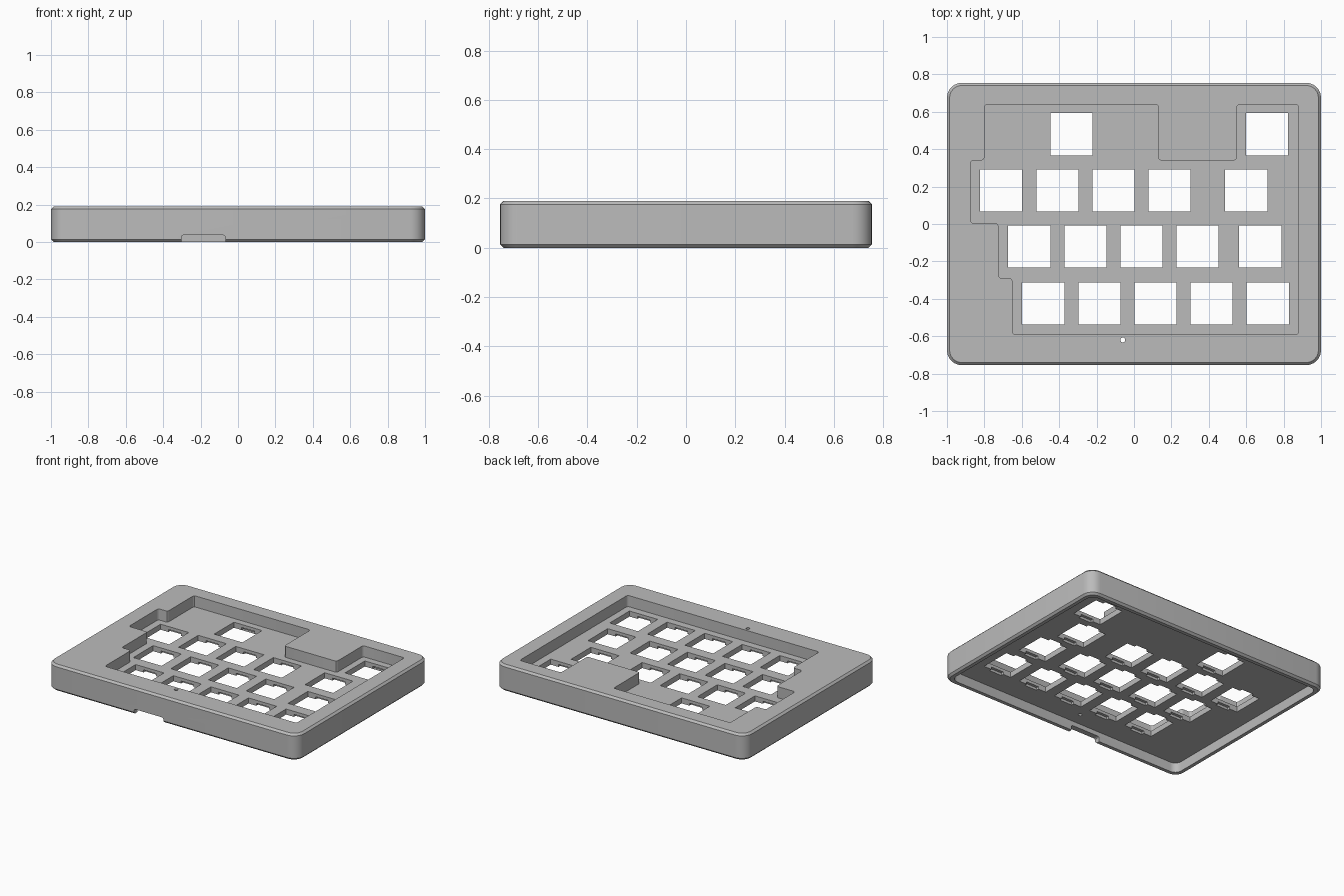
import bpy, bmesh, math
from mathutils import Vector, Matrix

cube = bpy.data.objects.get("Cube")
if cube:
    bpy.data.objects.remove(cube, do_unlink=True)

HEIGHT, PLATE_TOP, PLATE_BOTTOM = 0.19, 0.11, 0.07
HALF_X, HALF_Y, WALL, CHAMFER = 1.0, 0.755, 0.04, 0.014
KEY = 0.225

grey = bpy.data.materials.new("case_grey")
grey.use_nodes = True
grey.diffuse_color = (0.5, 0.5, 0.5, 1)
grey.node_tree.nodes["Principled BSDF"].inputs["Base Color"].default_value = (0.5, 0.5, 0.5, 1)


def rounded(corners, radius, steps):
    """Right-angled outline with every corner turned into an arc."""
    pts = []
    corners = [Vector(c) for c in corners]
    for i, p in enumerate(corners):
        d_in = (p - corners[i - 1]).normalized()
        d_out = (corners[(i + 1) % len(corners)] - p).normalized()
        centre = p + radius * (d_out - d_in)
        for s in range(steps + 1):
            t = s / steps * math.pi / 2
            pts.append(centre + radius * (d_in * math.sin(t) - d_out * math.cos(t)))
    return pts


def rectangle(inset, radius, steps=6):
    x, y = HALF_X - inset, HALF_Y - inset
    return rounded([(-x, -y), (x, -y), (x, y), (-x, y)], radius, steps)


def loft(bm, layers):
    """Closed solid through a stack of (z, outline) layers."""
    rings = [[bm.verts.new((p.x, p.y, z)) for p in outline] for z, outline in layers]
    n = len(rings[0])
    for low, high in zip(rings, rings[1:]):
        for i in range(n):
            j = (i + 1) % n
            bm.faces.new((low[i], low[j], high[j], high[i]))
    bm.faces.new(rings[0][::-1])
    bm.faces.new(rings[-1])


def box(bm, x, y, z0, z1, sx, sy):
    m = Matrix.Translation((x, y, (z0 + z1) / 2)) @ Matrix.Diagonal((sx, sy, z1 - z0, 1))
    return bmesh.ops.create_cube(bm, size=1, matrix=m)["verts"]


def finish(bm, name):
    bmesh.ops.recalc_face_normals(bm, faces=bm.faces)
    mesh = bpy.data.meshes.new(name)
    bm.to_mesh(mesh)
    bm.free()
    obj = bpy.data.objects.new(name, mesh)
    bpy.context.collection.objects.link(obj)
    return obj


# Outer body with chamfered top and bottom rims
bm = bmesh.new()
loft(bm, [(0, rectangle(CHAMFER, 0.066)), (CHAMFER, rectangle(0, 0.08)),
          (HEIGHT - CHAMFER, rectangle(0, 0.08)), (HEIGHT, rectangle(CHAMFER, 0.066))])
case = finish(bm, "keyboard_case")
cutters = []

# Hollow underside
bm = bmesh.new()
loft(bm, [(-0.1, rectangle(WALL, 0.05)), (PLATE_BOTTOM, rectangle(WALL, 0.05))])
cutters.append(finish(bm, "cavity_cutter"))

# Stepped recess around the keys
steps = [(-0.65, -0.59), (0.88, -0.59), (0.88, 0.64), (0.55, 0.64), (0.55, 0.34),
         (0.13, 0.34), (0.13, 0.64), (-0.80, 0.64), (-0.80, 0.34), (-0.875, 0.34),
         (-0.875, 0.005), (-0.725, 0.005), (-0.725, -0.29), (-0.65, -0.29)]
outline = rounded(steps, 0.016, 3)
bm = bmesh.new()
loft(bm, [(PLATE_TOP, outline), (0.3, outline)])
cutters.append(finish(bm, "recess_cutter"))

# Key openings, clip pockets beneath them, and the reset pinhole
rows = [(0.48, (-0.335, 0.71)),
        (0.18, (-0.71, -0.41, -0.11, 0.19, 0.60)),
        (-0.12, (-0.56, -0.26, 0.04, 0.34, 0.675)),
        (-0.425, (-0.485, -0.185, 0.115, 0.415, 0.715))]
keys, clips = bmesh.new(), bmesh.new()
for y, xs in rows:
    for x in xs:
        box(keys, x, y, 0.03, 0.15, KEY, KEY)
        box(clips, x, y, 0.03, PLATE_TOP - 0.022, 0.1, KEY + 0.04)
bmesh.ops.create_cone(keys, cap_ends=True, segments=16, radius1=0.013, radius2=0.013,
                      depth=0.3, matrix=Matrix.Translation((-0.06, -0.62, 0.15)))
cutters += [finish(keys, "key_cutter"), finish(clips, "clip_cutter")]

# Cable port in the front wall
bm = bmesh.new()
box(bm, -0.185, -0.75, -0.05, 0.037, 0.235, 0.16)
edges = [e for e in bm.edges if all(v.co.z > 0 for v in e.verts)
         and abs(e.verts[0].co.y - e.verts[1].co.y) > 0.1]
bmesh.ops.bevel(bm, geom=edges, offset=0.012, segments=3, affect='EDGES', profile=0.5)
cutters.append(finish(bm, "port_cutter"))

# Carve the body
bpy.ops.object.select_all(action='DESELECT')
bpy.context.view_layer.objects.active = case
case.select_set(True)
for cutter in cutters:
    cutter.hide_render = True
    mod = case.modifiers.new(cutter.name, 'BOOLEAN')
    mod.operation, mod.solver, mod.object = 'DIFFERENCE', 'EXACT', cutter
    bpy.ops.object.modifier_apply(modifier=mod.name)
for cutter in cutters:
    bpy.data.objects.remove(cutter, do_unlink=True)

case.data.materials.clear()
case.data.materials.append(grey)
for face in case.data.polygons:
    face.material_index = 0
bpy.ops.object.shade_smooth_by_angle(angle=math.radians(30))
